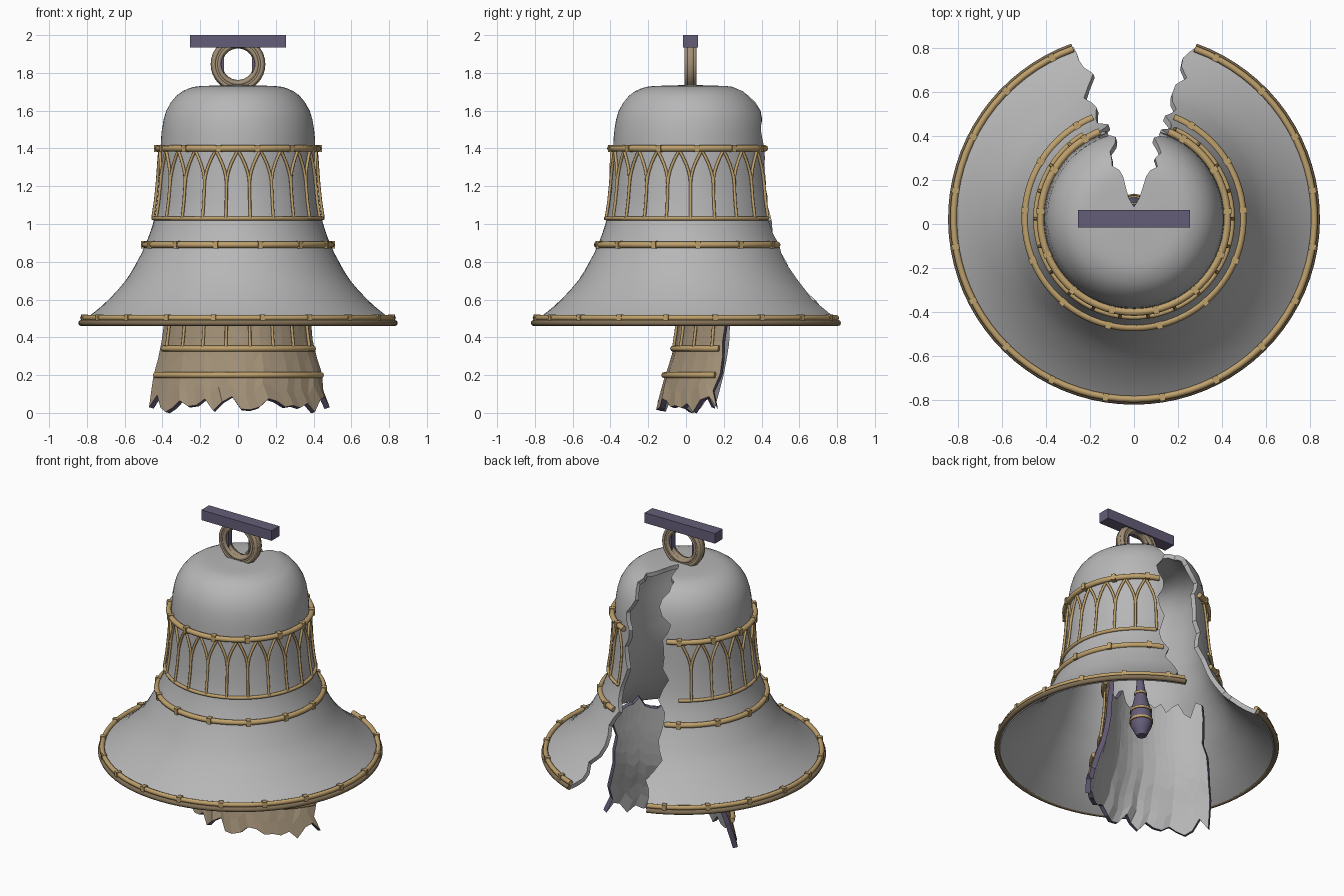
import bpy, bmesh, math, random
from mathutils import Matrix, Vector

if "Cube" in bpy.data.objects:
    bpy.data.objects.remove(bpy.data.objects["Cube"])

random.seed(4)
CY = 0.024            # bell axis
PIECE_Y, DROP = 0.38, 0.69   # axis and drop of the broken-out piece
D = math.radians


def material(name, rgb):
    m = bpy.data.materials.new(name)
    m.diffuse_color = (*rgb, 1)
    m.use_nodes = True
    m.node_tree.nodes["Principled BSDF"].inputs["Base Color"].default_value = m.diffuse_color
    return m


GREY = material("bell grey", (0.47, 0.47, 0.47))
GOLD = material("gold trim", (0.52, 0.355, 0.15))
BRONZE = material("dark bronze", (0.22, 0.16, 0.09))
TAN = material("tan bronze", (0.36, 0.28, 0.185))
PURPLE = material("dark purple", (0.13, 0.11, 0.19))

# radius, height, crack half width on the right, on the left
PROFILE = [(0.0, 1.735, 0, 0), (0.055, 1.735, 0, 0), (0.10, 1.733, .025, .025),
           (0.20, 1.73, .055, .05), (0.26, 1.718, .11, .11), (0.325, 1.68, .11, .10),
           (0.38, 1.60, .09, .09), (0.403, 1.50, .165, .15), (0.41, 1.40, .11, .13),
           (0.415, 1.28, .15, .12), (0.425, 1.15, .12, .16), (0.445, 1.02, .17, .13),
           (0.49, 0.89, .14, .18), (0.535, 0.80, .18, .16), (0.595, 0.70, .17, .23),
           (0.685, 0.60, .23, .20), (0.765, 0.53, .23, .25), (0.828, 0.485, .28, .275)]


def radius_at(z):
    for (r0, z0, *_), (r1, z1, *_) in zip(PROFILE[1:], PROFILE[2:]):
        if z >= z1:
            return r0 + (r1 - r0) * min(1, max(0, (z0 - z) / (z0 - z1)))
    return PROFILE[-1][0]


def polar(r, a, z, cy=CY):
    """Angle 0 faces the front, positive angles turn to the right."""
    return Vector((r * math.sin(a), cy - r * math.cos(a), z))


def activate(ob):
    bpy.ops.object.select_all(action='DESELECT')
    ob.select_set(True)
    bpy.context.view_layer.objects.active = ob


def finish(bm, name, mats, smooth=None):
    me = bpy.data.meshes.new(name)
    bm.to_mesh(me)
    bm.free()
    ob = bpy.data.objects.new(name, me)
    bpy.context.collection.objects.link(ob)
    for m in mats:
        me.materials.append(m)
    activate(ob)
    if smooth:
        bpy.ops.object.shade_smooth_by_angle(angle=D(smooth))
    return ob


def sheet(rows, name, mats, thickness, smooth=None):
    """Grid of points, top row first, thickened inwards."""
    bm = bmesh.new()
    v = [[bm.verts.new(p) for p in row] for row in rows]
    for a, b in zip(v, v[1:]):
        for j in range(len(a) - 1):
            bm.faces.new((a[j], b[j], b[j + 1], a[j + 1]))
    bmesh.ops.remove_doubles(bm, verts=bm.verts, dist=1e-5)
    ob = finish(bm, name, mats)
    mod = ob.modifiers.new("wall", 'SOLIDIFY')
    mod.thickness, mod.offset = thickness, -1
    if len(mats) > 1:
        mod.material_offset, mod.material_offset_rim = 1, 2
    bpy.ops.object.modifier_apply(modifier="wall")
    if smooth:
        bpy.ops.object.shade_smooth_by_angle(angle=D(smooth))


def tubes(paths, name, mat, radius):
    cu = bpy.data.curves.new(name, 'CURVE')
    cu.dimensions, cu.bevel_depth, cu.bevel_resolution = '3D', radius, 2
    cu.use_fill_caps = True
    for path in paths:
        sp = cu.splines.new('POLY')
        sp.points.add(len(path) - 1)
        for q, p in zip(sp.points, path):
            q.co = (*p, 1)
    cu.materials.append(mat)
    ob = bpy.data.objects.new(name, cu)
    bpy.context.collection.objects.link(ob)
    activate(ob)
    bpy.ops.object.convert(target='MESH')
    bpy.ops.object.shade_smooth_by_angle(angle=D(50))


def box(name, mat, centre, size):
    bm = bmesh.new()
    bmesh.ops.create_cube(bm, size=1, matrix=Matrix.Translation(centre) @ Matrix.Diagonal((*size, 1)))
    finish(bm, name, [mat])


def arc(r, z, left, right, cy=CY, n=72):
    return [polar(r, -left + (left + right) * i / n, z, cy) for i in range(n + 1)]


def arcade(name, left, right, cy=CY, drop=0.0):
    """Row of pointed arches on 22 shared columns."""
    pitch = 2 * math.pi / 22

    def at(a, z):
        return polar(radius_at(z) + 0.008, a, z - drop, cy)
    paths = []
    for k in range(-11, 11):
        a = pitch * (k + .5)
        if not -left < a < right:
            continue
        paths.append([at(a, z) for z in (1.03, 1.12, 1.21)])
        for s in (-pitch / 2, pitch / 2):
            if -left < a + s < right:
                paths.append([at(a + s * (1 - math.cos(t * math.pi / 2.6)) / 0.645,
                                 1.21 + 0.18 * t) for t in (0, .2, .4, .6, .8, 1)])
    tubes(paths, name, GOLD, 0.008)


# Cracked bell wall
rows = []
SUB, COLS = 2, 84
for i in range(len(PROFILE) - 1):
    p = [PROFILE[max(0, min(len(PROFILE) - 1, i + k))] for k in (-1, 0, 1, 2)]
    for s in range(SUB + (i == len(PROFILE) - 2)):
        t = s / SUB
        r, z = (0.5 * (2 * p[1][c] + (p[2][c] - p[0][c]) * t
                       + (2 * p[0][c] - 5 * p[1][c] + 4 * p[2][c] - p[3][c]) * t * t
                       + (3 * p[1][c] - p[0][c] - 3 * p[2][c] + p[3][c]) * t ** 3) for c in (0, 1))
        gap = []
        for c in (2, 3):
            w = p[1][c] + (p[2][c] - p[1][c]) * t
            w += random.uniform(-.016, .016) if .06 < w < .26 else 0
            gap.append(math.asin(min(.9, w / r)) if r > .03 else 0)
        a0, a1 = -math.pi + gap[1], math.pi - gap[0]
        rows.append([polar(max(r, 0), a0 + (a1 - a0) * j / COLS, z) for j in range(COLS + 1)])
sheet(rows, "bell_wall", [GREY], 0.028, 32)

# Trim bands, lip ring and arches on the bell: radius, height, tube, collar step, opening left, right
BANDS = [("upper_band", .425, 1.40, .017, 27, 21.5, 21.5), ("arch_base_band", .448, 1.03, .011, 0, 31, 25),
         ("waist_band", .495, .89, .017, 27, 22, 21.5), ("lip_band", .821, .503, .015, 18, 19.7, 19.7)]
for name, r, z, tube, step, left, right in BANDS:
    tubes([arc(r, z, math.pi - D(left), math.pi - D(right))], name, GOLD, tube)
    if step:        # small collars spaced round the band
        bm = bmesh.new()
        a = step / 2
        while a < 180 - left:
            for s in (-1, 1):
                m = Matrix.Translation(polar(r + .001, D(a * s), z)) @ Matrix.Rotation(D(a * s), 4, 'Z')
                bmesh.ops.create_cube(bm, size=1, matrix=m @ Matrix.Diagonal((.026, 2 * tube + .004, 2 * tube + .005, 1)))
            a += step
        finish(bm, name + "_collars", [GOLD])
tubes([arc(.83, .476, math.pi - D(19.7), math.pi - D(19.7))], "lip_ring", BRONZE, .016)
arcade("bell_arches", math.pi - D(31), math.pi - D(24))

# Broken-out piece below the bell: tan outside, grey inside, purple edges
N, M = 24, 9
low = [random.uniform(.012, .095) for j in range(N + 1)]
low[0], low[3], low[9], low[21], low[N] = .03, .004, .012, .004, .03
high = [random.uniform(.73, .83) for j in range(N + 1)]
flute = [random.uniform(-.012, .012) for j in range(N + 1)]
rows = []
for i in range(M + 1):
    t = i / M
    half = [D(67 - 3 * t + random.uniform(-2.5, 2.5)) for k in (0, 1)]
    row = []
    for j in range(N + 1):
        z = high[j] + (low[j] - high[j]) * t
        a = -half[0] + (half[0] + half[1]) * j / N
        r = min(radius_at(z + DROP), .49 + .25 * max(0, .2 - z))
        row.append(polar(r + flute[j] * t ** 3, a, max(z, 0), PIECE_Y))
    rows.append(row)
sheet(rows, "broken_piece", [TAN, GREY, PURPLE], 0.03)
for name, r, z, *_ in BANDS[:3]:
    tubes([arc(r, z - DROP, D(62), D(63), PIECE_Y, 30)], "piece_" + name, GOLD, .016)
arcade("piece_arches", D(60), D(60), PIECE_Y, DROP)

# Hanging ring with side ridges
bm = bmesh.new()
for R, rad, y in ((.114, .031, 0), (.101, .012, .02), (.128, .012, .02), (.101, .012, -.02), (.128, .012, -.02)):
    g = [[bm.verts.new(((R + rad * math.cos(v * math.pi / 4)) * math.cos(u * math.pi / 16),
                        CY + y + rad * math.sin(v * math.pi / 4),
                        1.846 + (R + rad * math.cos(v * math.pi / 4)) * math.sin(u * math.pi / 16)))
          for v in range(8)] for u in range(32)]
    for u in range(32):
        for v in range(8):
            bm.faces.new((g[u][v], g[u][v - 1], g[u - 1][v - 1], g[u - 1][v]))
bmesh.ops.recalc_face_normals(bm, faces=bm.faces)
finish(bm, "hanging_ring", [TAN], 50)

# Cross bar and its two straps through the ring
box("cross_bar", PURPLE, (0, CY, 1.967), (.51, .08, .066))
for s, side in ((-1, "left"), (1, "right")):
    box(side + "_strap", PURPLE, (s * .084, CY, 1.86), (.022, .04, .14))

# Clapper, leaning slightly to the back
tilt = Matrix.Translation((0, CY + .01, 1.68)) @ Matrix.Rotation(D(1.8), 4, 'X')


def lathe(name, mat, prof, n=16):
    bm = bmesh.new()
    g = [[bm.verts.new(tilt @ Vector((r * math.cos(2 * math.pi * j / n), r * math.sin(2 * math.pi * j / n), z - 1.68)))
          for j in range(n)] for r, z in prof]
    for a, b in zip(g, g[1:]):
        for j in range(n):
            bm.faces.new((a[j - 1], b[j - 1], b[j], a[j]))
    bmesh.ops.remove_doubles(bm, verts=bm.verts, dist=1e-5)
    bmesh.ops.recalc_face_normals(bm, faces=bm.faces)
    finish(bm, name, [mat], 40)


lathe("clapper", PURPLE, [(0, 1.71), (.022, 1.71), (.022, .9), (.032, .82), (.054, .73),
                          (.066, .66), (.064, .6), (.045, .56), (.03, .53), (0, .53)])
for name, r, z in (("clapper_lower_band", .065, .63), ("clapper_middle_band", .06, .70), ("clapper_upper_band", .032, .82)):
    lathe(name, GOLD, [(r - .01, z + .008), (r + .006, z + .008), (r + .006, z - .008), (r - .01, z - .008), (r - .01, z + .008)])
